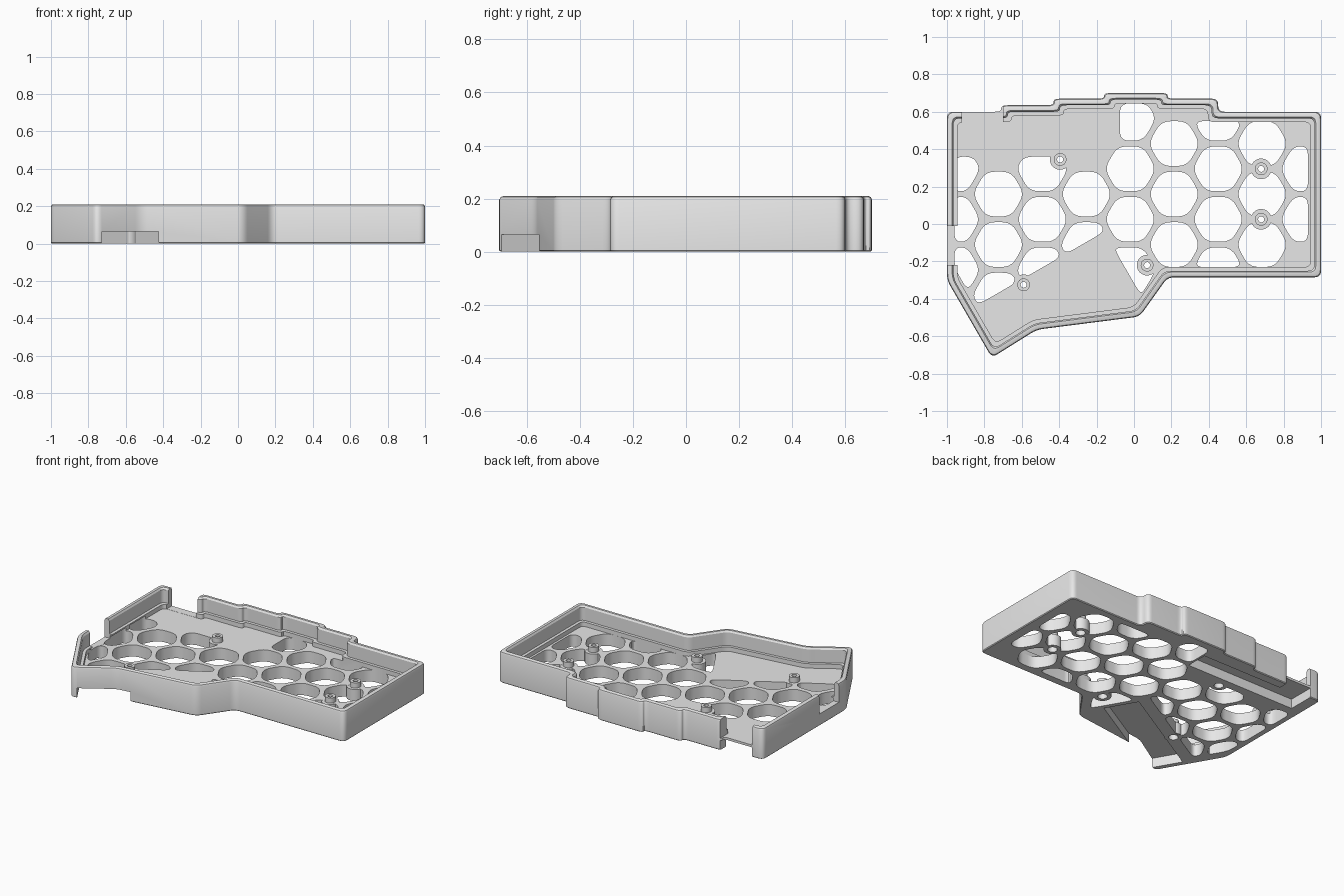
import bpy, bmesh, math
from mathutils import Vector

cube = bpy.data.objects.get("Cube")
if cube:
    bpy.data.objects.remove(cube, do_unlink=True)

grey = bpy.data.materials.new("plain_grey")
grey.use_nodes = True
grey.diffuse_color = (0.8, 0.8, 0.8, 1)
grey.node_tree.nodes["Principled BSDF"].inputs["Base Color"].default_value = (0.8, 0.8, 0.8, 1)

FLOOR, RECESS = 0.08, 0.065
OUTLINE = [Vector(p) for p in [
    (-1, -.30), (-.76, -.715), (-.52, -.565), (.03, -.495), (.18, -.285), (1, -.285),
    (1, .6), (.45, .6), (.45, .67), (.18, .67), (.18, .70), (-.16, .70), (-.16, .67),
    (-.43, .67), (-.43, .635), (-.71, .635), (-.71, .6), (-1, .6)]]


def inset(pts, d):
    """Move a counter-clockwise polygon inwards by d."""
    out = []
    for i, p in enumerate(pts):
        a, b = (p - pts[i - 1]).normalized(), (pts[(i + 1) % len(pts)] - p).normalized()
        n, m = Vector((-a.y, a.x)), Vector((-b.y, b.x))
        out.append(p + (n + m) * d / (1 + n.dot(m)))
    return out


def rounded(pts, r, steps=5):
    """Replace each corner by a short curve."""
    out = []
    for i, p in enumerate(pts):
        a, b = pts[i - 1] - p, pts[(i + 1) % len(pts)] - p
        a, b = (v.normalized() * min(r, .45 * v.length) for v in (a, b))
        for k in range(steps + 1):
            t = k / steps
            out.append(p + a * (1 - t) ** 2 + b * t ** 2)
    return out


def add_loft(bm, rings):
    """Closed solid through rings of (points, z)."""
    loops = [[bm.verts.new((p.x, p.y, z)) for p in pts] for pts, z in rings]
    n = len(loops[0])
    for lo, hi in zip(loops, loops[1:]):
        for i in range(n):
            j = (i + 1) % n
            bm.faces.new((lo[i], lo[j], hi[j], hi[i]))
    bm.faces.new(loops[0][::-1])
    bm.faces.new(loops[-1])


def make_object(name, bm):
    bmesh.ops.recalc_face_normals(bm, faces=bm.faces[:])
    mesh = bpy.data.meshes.new(name)
    bm.to_mesh(mesh)
    bm.free()
    mesh.materials.append(grey)
    obj = bpy.data.objects.new(name, mesh)
    bpy.context.collection.objects.link(obj)
    return obj


def solid(name, *ring_sets):
    bm = bmesh.new()
    for rings in ring_sets:
        add_loft(bm, rings)
    return make_object(name, bm)


def activate(obj):
    bpy.ops.object.select_all(action='DESELECT')
    obj.select_set(True)
    bpy.context.view_layer.objects.active = obj


def cut(target, cutter):
    mod = target.modifiers.new("cut", 'BOOLEAN')
    mod.operation, mod.solver, mod.object = 'DIFFERENCE', 'EXACT', cutter
    activate(target)
    bpy.ops.object.modifier_apply(modifier=mod.name)
    bpy.data.objects.remove(cutter, do_unlink=True)


def box(x0, x1, y0, y1, z0, z1):
    pts = [Vector(p) for p in ((x0, y0), (x1, y0), (x1, y1), (x0, y1))]
    return [(pts, z0), (pts, z1)]


def clip(pts, normal, limit):
    """Keep the part of a convex polygon where normal . p >= limit."""
    out, n = [], Vector(normal)
    for i, p in enumerate(pts):
        q = pts[i - 1]
        dp, dq = n.dot(p) - limit, n.dot(q) - limit
        if dp * dq < 0:
            out.append(q.lerp(p, dq / (dq - dp)))
        if dp >= 0:
            out.append(p)
    return out


def area(pts):
    return sum(pts[i - 1].cross(p) for i, p in enumerate(pts)) / 2


# Outer body with softened rims, hollowed to leave a wall and an inner ledge
def shell(*levels):
    return [(rounded(inset(OUTLINE, d), .035), z) for d, z in levels]


case = solid("case_tray", shell((.005, 0), (0, .005), (0, .196), (.004, .206), (.012, .21)))
cut(case, solid("hollow", shell((.055, FLOOR), (.055, .11), (.035, .11), (.035, .198),
                                (.027, .211), (.027, .25))))

# Openings in the back and left walls
cut(case, solid("wall_gaps", box(-.92, -.70, .53, .75, FLOOR + .001, .3),
                box(-1.1, -.935, -.22, -.01, FLOOR + .001, .3)))

# Recesses under the floor: one along the back, one slanted at the front
cut(case, solid("back_recess", box(-.92, -.09, .42, .57, -.05, RECESS)))
cut(case, solid("back_notch", box(-.92, -.70, .5, .75, -.05, RECESS)))
U = Vector((math.cos(math.pi / 6), .5))
V = Vector((-U.y, U.x))
CORNER = Vector((-.76, -.70))
strip = [CORNER + U * a + V * b for a, b in ((.03, -.04), (.82, -.04), (.82, .19), (.03, .19))]
cut(case, solid("front_recess", [(strip, -.05), (strip, RECESS)]))

# Honeycomb holes, trimmed at the borders and around the recesses
holes = []
for col in range(-5, 4):
    for row in range(-4, 4):
        c = Vector((.215 + .235 * col, .16 + .27 * row + .135 * (col % 2)))
        if c.x > .9 and abs(c.y - .165) > .2:
            continue
        hexagon = [c + Vector((math.cos(k * math.pi / 3), math.sin(k * math.pi / 3))) * .138
                   for k in range(6)]
        middle = abs(c.x) < .1
        top = .645 if middle else .55 if c.x > 0 else .36
        limits = [((1, 0), -.96), ((-1, 0), -.93), ((0, -1), -top),
                  (U, U.dot(CORNER) + .06)]
        if c.x > .1:
            limits.append(((0, 1), -.23))
        elif middle:
            limits.append((U, U.dot(CORNER) + .85))
            if c.y > .5:
                limits.append(((1, 0), -.075))
        else:
            limits.append((V, V.dot(CORNER) + .27))
        for normal, limit in limits:
            hexagon = clip(hexagon, normal, limit)
        if len(hexagon) > 2 and area(hexagon) > .01:
            ring = rounded(hexagon, .05)
            holes.append([(ring, -.05), (ring, FLOOR + .02)])
cut(case, solid("hole_cutters", *holes))

# Screw bosses, each on a round pad with a counterbore below
BOSSES = [(-.395, .345), (.68, .295), (.68, .025), (.07, -.22), (-.59, -.325)]


def circle(center, r, n=32):
    return [Vector(center) + Vector((math.cos(k * math.tau / n), math.sin(k * math.tau / n))) * r
            for k in range(n)]


cut(case, solid("drills", *[[(circle(c, .03), -.05), (circle(c, .03), FLOOR + .02)]
                            for c in BOSSES]))
parts = [case]
PROFILE = [(.016, .115), (.034, .115), (.034, .0795), (.055, .0795), (.055, .001),
           (.03, .001), (.03, .04), (.016, .04)]
for c in BOSSES:
    bm = bmesh.new()
    loops = [[bm.verts.new((p.x, p.y, z)) for p in circle(c, r)] for r, z in PROFILE]
    for i, loop in enumerate(loops):
        for k in range(len(loop)):
            bm.faces.new((loops[i - 1][k - 1], loops[i - 1][k], loop[k], loop[k - 1]))
    parts.append(make_object("screw_boss", bm))

for obj in parts:
    activate(obj)
    bpy.ops.object.shade_smooth_by_angle(angle=math.radians(30))
